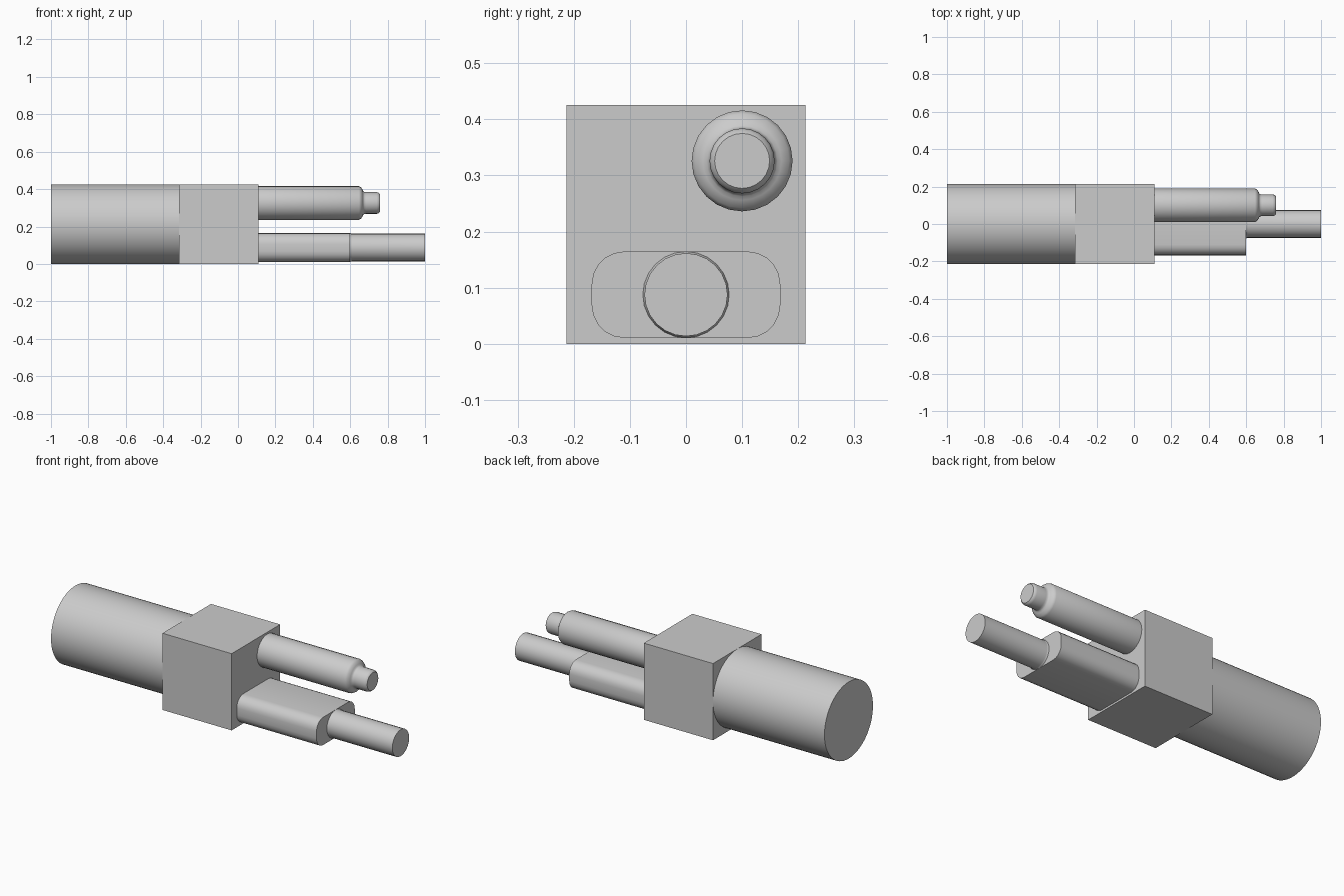
import bpy, bmesh, math

cube = bpy.data.objects.get("Cube")
if cube:
    bpy.data.objects.remove(cube, do_unlink=True)

# Single metal grey
grey = bpy.data.materials.new("light_grey")
grey.use_nodes = True
colour = (0.6, 0.6, 0.6, 1)
grey.diffuse_color = colour
grey.node_tree.nodes["Principled BSDF"].inputs["Base Color"].default_value = colour


def loft(name, rings, smooth=True):
    """Skin a list of closed rings and cap both ends."""
    bm = bmesh.new()
    loops = [[bm.verts.new(p) for p in ring] for ring in rings]
    n = len(loops[0])
    for a, b in zip(loops, loops[1:]):
        for i in range(n):
            j = (i + 1) % n
            bm.faces.new((a[i], a[j], b[j], b[i]))
    bm.faces.new(loops[0])
    bm.faces.new(loops[-1])
    bmesh.ops.recalc_face_normals(bm, faces=bm.faces)
    mesh = bpy.data.meshes.new(name)
    bm.to_mesh(mesh)
    bm.free()
    mesh.materials.append(grey)
    obj = bpy.data.objects.new(name, mesh)
    bpy.context.collection.objects.link(obj)
    if smooth:
        bpy.ops.object.select_all(action="DESELECT")
        obj.select_set(True)
        bpy.context.view_layer.objects.active = obj
        bpy.ops.object.shade_smooth_by_angle(angle=math.radians(35))
    return obj


def turned(name, profile, y, z, sides):
    """Round part along x from (x, radius) pairs."""
    angles = [2 * math.pi * i / sides for i in range(sides)]
    return loft(name, [[(x, y + r * math.cos(a), z + r * math.sin(a)) for a in angles]
                       for x, r in profile])


def rounded_bar(name, x0, x1, half_y, half_z, radius, z, steps=5):
    """Bar along x with a rounded rectangular section."""
    section = []
    for k, (sy, sz) in enumerate([(1, 1), (-1, 1), (-1, -1), (1, -1)]):
        for i in range(steps + 1):
            a = (k + i / steps) * math.pi / 2
            section.append((sy * (half_y - radius) + radius * math.cos(a),
                            z + sz * (half_z - radius) + radius * math.sin(a)))
    return loft(name, [[(x, y, h) for y, h in section] for x in (x0, x1)])


def box(name, x0, x1, half_y, z0, z1):
    section = [(-half_y, z0), (half_y, z0), (half_y, z1), (-half_y, z1)]
    return loft(name, [[(x, y, z) for y, z in section] for x in (x0, x1)], False)


HALF = 0.213
BLOCK_BACK, BLOCK_FRONT = -0.315, 0.11

# Square block and large round body
box("centre_block", BLOCK_BACK, BLOCK_FRONT, HALF, 0, 2 * HALF)
turned("round_body", [(-1, HALF), (BLOCK_BACK, HALF)], 0, HALF, 64)

# Upper pin with chamfered shoulder, filleted neck and rounded tip
turned("upper_pin", [(BLOCK_FRONT, 0.09), (0.647, 0.09), (0.658, 0.084), (0.667, 0.07),
                     (0.67, 0.063), (0.676, 0.059), (0.685, 0.058), (0.742, 0.058),
                     (0.752, 0.055), (0.758, 0.049)], 0.1, 0.326, 24)

# Lower rounded bar and the shaft leaving it
rounded_bar("lower_bar", BLOCK_FRONT, 0.6, 0.168, 0.077, 0.058, 0.0875)
turned("lower_shaft", [(0.59, 0.077), (0.6, 0.077), (0.604, 0.0745), (0.61, 0.074),
                       (1, 0.074)], 0, 0.0875, 24)
